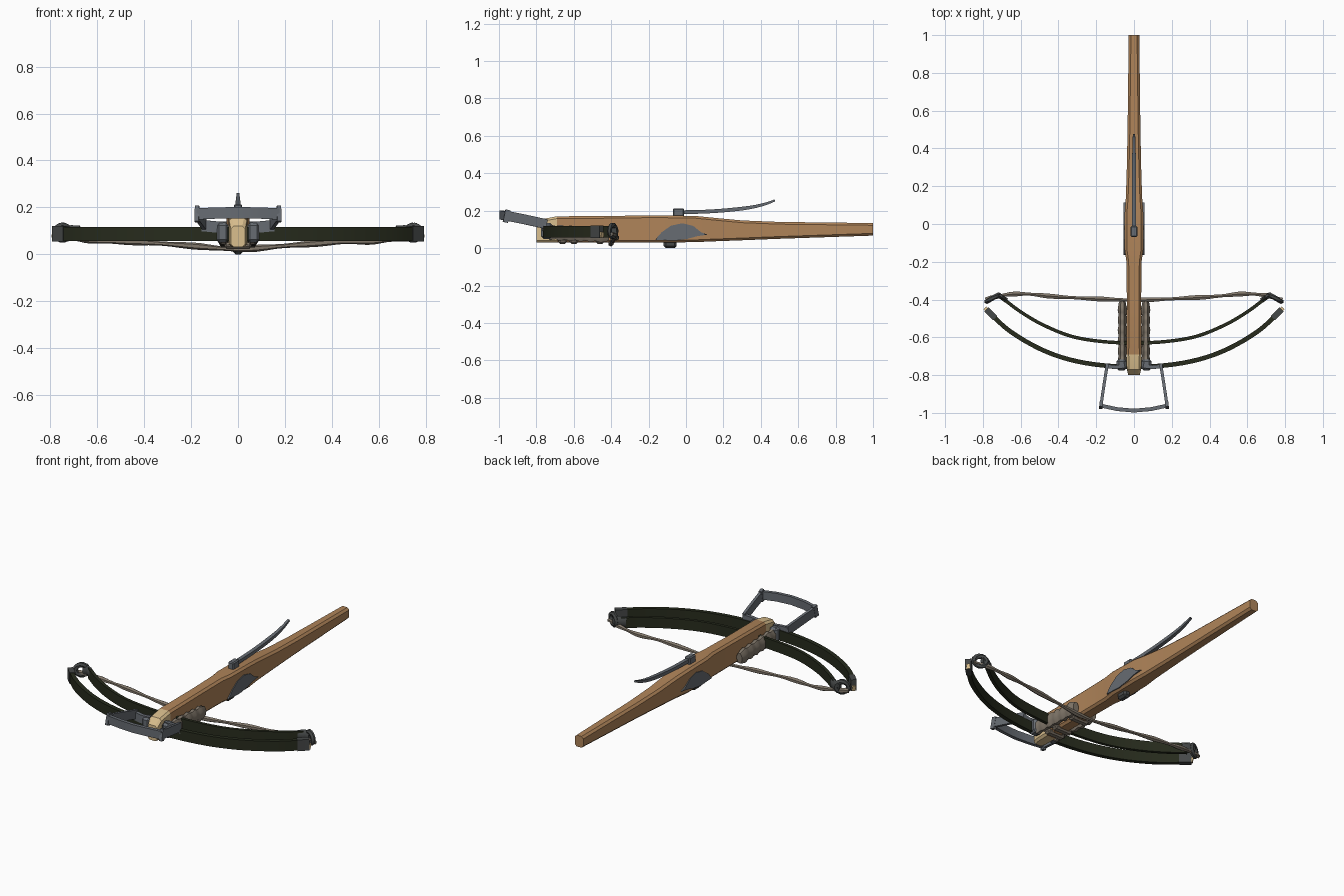
import bpy, bmesh, math
from mathutils import Vector

if "Cube" in bpy.data.objects:
    bpy.data.objects.remove(bpy.data.objects["Cube"])


def material(name, rgb):
    m = bpy.data.materials.new(name)
    m.diffuse_color = (*rgb, 1)
    m.use_nodes = True
    m.node_tree.nodes["Principled BSDF"].inputs["Base Color"].default_value = m.diffuse_color
    return m


WOOD = material("wood", (0.43, 0.23, 0.10))
CREAM = material("pale_wood", (0.70, 0.52, 0.27))
BLACK = material("dark_green_black", (0.020, 0.024, 0.012))
METAL = material("steel_grey", (0.135, 0.15, 0.17))
DARK = material("dark_grey", (0.06, 0.065, 0.065))
CORD = material("cord_brown_grey", (0.22, 0.185, 0.145))


def build(name, bm, mats, smooth=40):
    bmesh.ops.recalc_face_normals(bm, faces=bm.faces)
    me = bpy.data.meshes.new(name)
    bm.to_mesh(me)
    bm.free()
    ob = bpy.data.objects.new(name, me)
    bpy.context.collection.objects.link(ob)
    for m in mats:
        me.materials.append(m)
    if smooth:
        bpy.ops.object.select_all(action='DESELECT')
        ob.select_set(True)
        bpy.context.view_layer.objects.active = ob
        bpy.ops.object.shade_smooth_by_angle(angle=math.radians(smooth))
    return ob


def loft(bm, rings, closed=False):
    rows = [[bm.verts.new(p) for p in r] for r in rings]
    n = len(rows[0])
    pairs = list(zip(rows, rows[1:])) + ([(rows[-1], rows[0])] if closed else [])
    for a, b in pairs:
        for i in range(n):
            bm.faces.new((a[i], a[(i + 1) % n], b[(i + 1) % n], b[i]))
    if not closed:
        bm.faces.new(rows[0])
        bm.faces.new(rows[-1])


def spline(pts, steps):
    pts = [Vector(p) for p in pts]
    ext = [2 * pts[0] - pts[1]] + pts + [2 * pts[-1] - pts[-2]]
    out = []
    for i in range(1, len(ext) - 2):
        a, b, c, d = ext[i - 1:i + 3]
        for k in range(steps):
            t = k / steps
            out.append(0.5 * (2 * b + (c - a) * t + (2 * a - 5 * b + 4 * c - d) * t * t
                              + (3 * b - a - 3 * c + d) * t ** 3))
    return out + [pts[-1]]


def sweep(name, pts, w, h, mat, sides=4, scale=lambda t: 1, closed=False, up=(0, 0, 1)):
    """Tube with a w x h (half sizes) section along a path."""
    pts = [Vector(p) for p in pts]
    n, rings, up = len(pts), [], Vector(up)
    k = math.sqrt(2) if sides == 4 else 1
    for i, p in enumerate(pts):
        a = pts[(i - 1) % n] if closed or i else p
        b = pts[(i + 1) % n] if closed or i < n - 1 else p
        t = (b - a).normalized()
        s = t.cross(up).normalized()
        u = s.cross(t)
        f = scale(i / (n - 1)) * k
        ring = []
        for j in range(sides):
            ang = 2 * math.pi * (j + 0.5) / sides
            ring.append(p + s * (w * f * math.cos(ang)) + u * (h * f * math.sin(ang)))
        rings.append(ring)
    bm = bmesh.new()
    loft(bm, rings, closed)
    return build(name, bm, [mat])


def block(name, y0, y1, hw, z0, z1, mat, x=0, bevel=0.006):
    bm = bmesh.new()
    bmesh.ops.create_cube(bm, size=1)
    for v in bm.verts:
        v.co = (x + v.co.x * 2 * hw, (y0 + y1) / 2 + v.co.y * (y1 - y0),
                (z0 + z1) / 2 + v.co.z * (z1 - z0))
    bmesh.ops.bevel(bm, geom=bm.edges[:], offset=bevel, segments=1, affect='EDGES')
    return build(name, bm, [mat], 0)


# Wooden stock: y, half width, bottom, top
sections = [(-0.80, 0.030, 0.03, 0.12), (-0.77, 0.038, 0.03, 0.155), (-0.69, 0.040, 0.03, 0.17),
            (-0.40, 0.038, 0.03, 0.172), (-0.20, 0.040, 0.03, 0.175), (-0.13, 0.050, 0.03, 0.175),
            (0.05, 0.050, 0.032, 0.172), (0.14, 0.043, 0.036, 0.163), (0.30, 0.038, 0.042, 0.148),
            (0.50, 0.034, 0.05, 0.14), (1.0, 0.028, 0.067, 0.134)]
rings = []
for y, w, b, t in sections:
    c = 0.012
    rings.append([(w, y, b + c), (w, y, t - c), (w - c, y, t), (c - w, y, t),
                  (-w, y, t - c), (-w, y, b + c), (c - w, y, b), (w - c, y, b)])
bm = bmesh.new()
loft(bm, rings)
for f in bm.faces:
    f.material_index = int(f.calc_center_median().y < -0.7)
build("stock", bm, [WOOD, CREAM], 25)

# Bow limbs: outer and inner bands
half_outer = [(0.775, -0.46), (0.66, -0.565), (0.5, -0.66), (0.34, -0.718), (0.17, -0.748)]
half_inner = [(0.70, -0.39), (0.60, -0.465), (0.48, -0.535), (0.33, -0.595), (0.17, -0.622)]
for name, half, mid, w in (("outer_bow_band", half_outer, -0.755, 0.012),
                           ("inner_bow_band", half_inner, -0.63, 0.009)):
    path = [(-x, y, 0.087) for x, y in half] + [(0, mid, 0.087)] + \
           [(x, y, 0.087) for x, y in reversed(half)]
    sweep(name, spline(path, 4), w, 0.030, BLACK)

# Bowstring sagging under the stock
half_s = [(0.785, -0.40, 0.075), (0.70, -0.378, 0.068), (0.58, -0.370, 0.056), (0.42, -0.384, 0.052),
          (0.2, -0.396, 0.036)]
path = [(-x, y, z) for x, y, z in half_s] + [(0, -0.402, 0.022)] + half_s[::-1]
sweep("bowstring", spline(path, 5), 0.012, 0.012, CORD, 6,
      lambda t: 1 + 0.25 * math.sin(t * 50))

for s in (-1, 1):
    side = "left" if s < 0 else "right"
    # Knotted loop, nock and end cap at the bow tips
    loop = [(s * (0.748 + 0.030 * math.cos(a)), -0.392 - 0.018 * math.cos(a), 0.092 + 0.030 * math.sin(a))
            for a in (2 * math.pi * i / 14 for i in range(14))]
    sweep(side + "_tip_loop", loop, 0.015, 0.013, DARK, 6, closed=True, up=(0, 1, 0.01))
    sweep(side + "_nock", [(s * 0.675, -0.405, 0.09), (s * 0.71, -0.382, 0.092), (s * 0.74, -0.385, 0.09)],
          0.015, 0.032, DARK, 6)
    sweep(side + "_end_cap", [(s * 0.735, -0.498, 0.087), (s * 0.765, -0.468, 0.087), (s * 0.782, -0.452, 0.087)],
          0.016, 0.033, DARK)
    sweep(side + "_tip_wood", [(s * 0.77, -0.462, 0.075), (s * 0.787, -0.446, 0.07)], 0.010, 0.014, CREAM)

    # Lumpy cord binding beside the stock, with a metal front lug
    path = [(s * 0.062, -0.74 + 0.33 * i / 22, 0.085 - 0.015 * i / 22) for i in range(23)]
    sweep(side + "_binding", path, 0.024, 0.042, CORD, 8,
          lambda t: (1.0 + 0.10 * math.sin(t * 38)) * (0.75 if t in (0, 1) else 1))
    block(side + "_front_lug", -0.775, -0.715, 0.026, 0.05, 0.135, METAL, s * 0.066, 0.012)

    # Stirrup root running out to the stirrup arm
    sweep(side + "_stirrup_root", [(s * 0.05, -0.752, 0.115), (s * 0.10, -0.758, 0.117),
                                   (s * 0.152, -0.752, 0.122)], 0.010, 0.024, METAL)

    # Metal side plate around the lock
    outline = [(-0.165, 0.045), (-0.13, 0.085), (-0.08, 0.12), (-0.02, 0.133), (0.04, 0.118),
               (0.08, 0.085), (0.115, 0.072), (0.06, 0.064), (0.01, 0.05), (-0.06, 0.04)]
    bm = bmesh.new()
    loft(bm, [[(s * x, y, z) for y, z in outline] for x in (0.035, 0.0545)])
    build(side + "_lock_plate", bm, [METAL], 0)

# Lashing under the stock
for y in (-0.66, -0.60, -0.46):
    block("under_lashing", y - 0.022, y + 0.022, 0.058, 0.022, 0.05, CORD, 0, 0.01)

# Stirrup loop
arm = [(0.142, -0.745, 0.128), (0.160, -0.86, 0.153), (0.174, -0.955, 0.172)]
bar = [(0.174, -0.962, 0.172), (0.09, -0.98, 0.176), (0, -0.988, 0.177)]
for s in (-1, 1):
    sweep("stirrup_arm", [(s * x, y, z) for x, y, z in arm], 0.008, 0.026, METAL)
    sweep("stirrup_corner", [(s * 0.173, -0.945, 0.168), (s * 0.176, -0.972, 0.174)], 0.009, 0.034, METAL)
sweep("stirrup_bar", [(-x, y, z) for x, y, z in bar] + bar[-2::-1], 0.010, 0.024, METAL)

# Lever and its pivot head on top of the stock
block("lever_head", -0.07, -0.01, 0.018, 0.165, 0.213, METAL)
lever = [(0, -0.03, 0.192), (0, 0.1, 0.195), (0, 0.22, 0.203), (0, 0.34, 0.217), (0, 0.42, 0.235), (0, 0.475, 0.255)]
sweep("lever", spline(lever, 3), 0.011, 0.010, METAL, 4, lambda t: 1 - 0.45 * max(0, t - 0.5) * 2)

# Trigger boss under the stock
block("lower_boss", -0.12, -0.05, 0.022, 0.0, 0.045, DARK, 0, 0.012)
